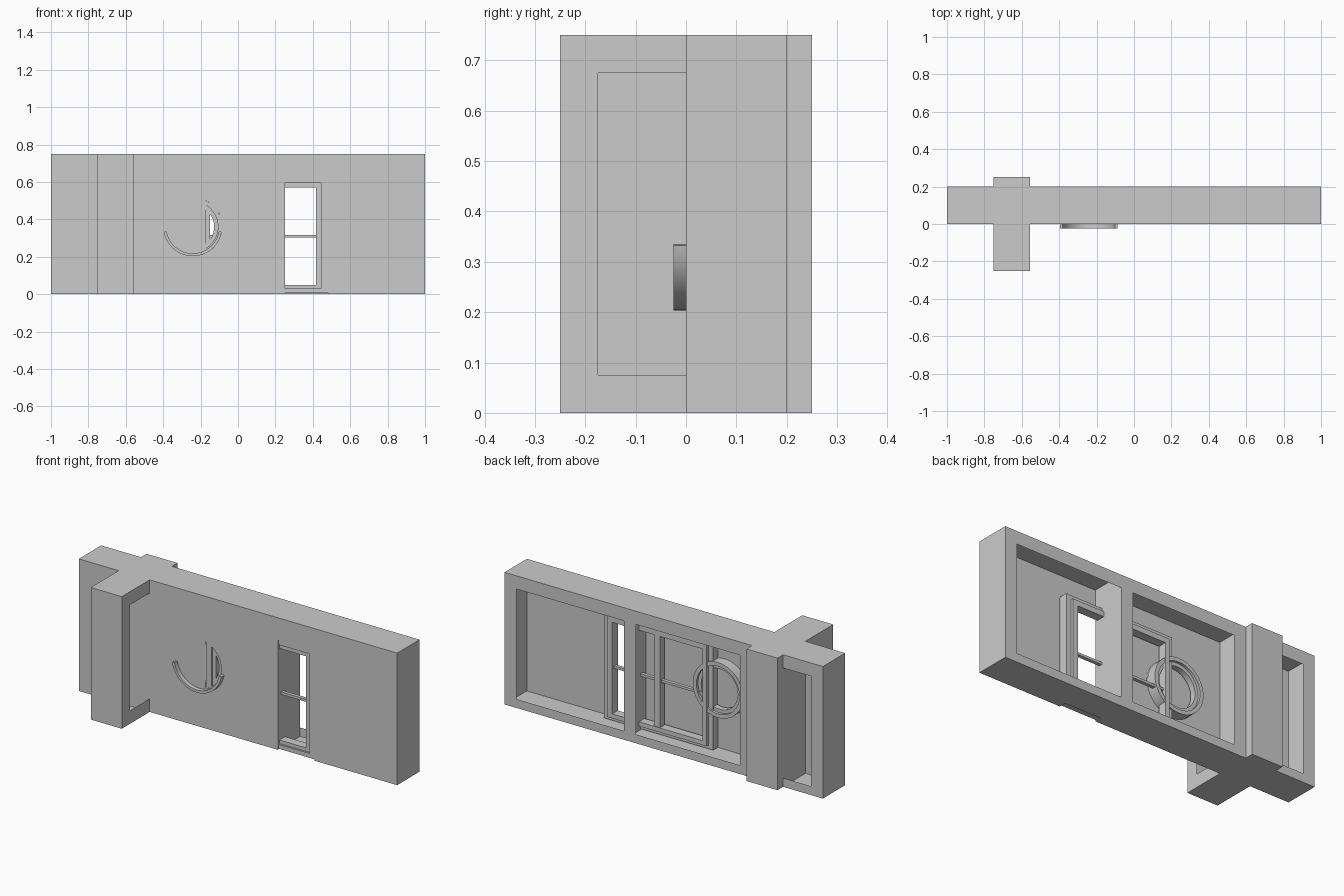
import bpy, bmesh
from math import sin, cos, radians, asin, pi

if "Cube" in bpy.data.objects:
    bpy.data.objects.remove(bpy.data.objects["Cube"])


def finish(name, bm, smooth=False, solid=False):
    bmesh.ops.remove_doubles(bm, verts=bm.verts, dist=1e-5)
    if solid:
        bmesh.ops.recalc_face_normals(bm, faces=bm.faces)
    me = bpy.data.meshes.new(name)
    bm.to_mesh(me)
    bm.free()
    ob = bpy.data.objects.new(name, me)
    bpy.context.collection.objects.link(ob)
    if smooth:
        bpy.context.view_layer.objects.active = ob
        ob.select_set(True)
        bpy.ops.object.shade_smooth_by_angle(angle=radians(35))
        ob.select_set(False)
    return ob


def panel(bm, axis, pos, rect, holes=(), flip=False):
    """Flat sheet across an axis; rect and holes are (u0, u1, v0, v1)."""
    all_r = [rect, *holes]
    us = sorted({u for r in all_r for u in r[:2]})
    vs = sorted({v for r in all_r for v in r[2:]})
    for u0, u1 in zip(us, us[1:]):
        for v0, v1 in zip(vs, vs[1:]):
            cu, cv = (u0 + u1) / 2, (v0 + v1) / 2
            if any(h[0] < cu < h[1] and h[2] < cv < h[3] for h in holes):
                continue
            quad = [(u0, v0), (u1, v0), (u1, v1), (u0, v1)]
            if flip:
                quad.reverse()
            co = {'x': lambda u, v: (pos, u, v),
                  'y': lambda u, v: (u, pos, v),
                  'z': lambda u, v: (u, v, pos)}[axis]
            bm.faces.new([bm.verts.new(co(*q)) for q in quad])


def band(name, outer, inner, y0, y1, closed=True, smooth=False):
    """Solid frame between two outlines in the xz plane."""
    bm = bmesh.new()
    rows = [[bm.verts.new(c) for c in ((o[0], y0, o[1]), (o[0], y1, o[1]),
                                       (i[0], y1, i[1]), (i[0], y0, i[1]))]
            for o, i in zip(outer, inner)]
    n = len(rows)
    for k in range(n if closed else n - 1):
        a, b = rows[k], rows[(k + 1) % n]
        for j in range(4):
            m = (j + 1) % 4
            bm.faces.new((a[j], b[j], b[m], a[m]))
    if not closed:
        bm.faces.new(rows[0])
        bm.faces.new(rows[-1][::-1])
    return finish(name, bm, smooth, True)


def box(name, x0, x1, y0, y1, z0, z1):
    bm = bmesh.new()
    bmesh.ops.create_cube(bm, size=1)
    for v in bm.verts:
        v.co = (x0 if v.co.x < 0 else x1, y0 if v.co.y < 0 else y1,
                z0 if v.co.z < 0 else z1)
    return finish(name, bm)


def rect_pts(x0, x1, z0, z1):
    return [(x0, z0), (x1, z0), (x1, z1), (x0, z1)]


CX, CZ, R = -0.242, 0.36, 0.157      # round window


def arc(r, a0, a1, n):
    return [(CX + r * cos(a0 + (a1 - a0) * k / n),
             CZ + r * sin(a0 + (a1 - a0) * k / n)) for k in range(n + 1)]


H, D = 0.75, 0.2
C0, C1 = -0.75, -0.555               # cross wall sides
RIB = 0.25                           # dividing sheet
WX0, WX1, WTOP = -0.205, 0.48, 0.625  # tall window extents

# Hollow long wall: ends, divider, top, bottom with window notch
bm = bmesh.new()
panel(bm, 'x', -1, (0, D, 0, H), flip=True)
panel(bm, 'x', 1, (0, D, 0, H))
panel(bm, 'x', RIB, (0, D, 0, H))
panel(bm, 'z', H, (-1, 1, 0, D))
panel(bm, 'z', 0, (-1, 1, 0, D), [(RIB, WX1, 0, 0.04)], flip=True)
# Back lip with three openings
panel(bm, 'y', D, (-1, 1, 0, H),
      [(-0.925, C0, 0.05, 0.675), (C0, C1, 0, H),
       (-0.48, 0.175, 0.05, 0.675), (RIB, 0.925, 0.05, 0.675)], flip=True)
finish("long_wall_shell", bm)

# Front sheet, with window cut-out and half-round cut-out
bm = bmesh.new()
panel(bm, 'y', 0, (-1, WX0, 0, H))
panel(bm, 'y', 0, (RIB, 1, 0, H), [(RIB, WX1, 0, WTOP)])
t = pi / 2 - asin((WX0 - CX) / R)
half = arc(R, -t, t, 32)
mid = half[16]
low = half[:17] + [(RIB, CZ), (RIB, 0), (WX0, 0)]
top = half[16:] + [(WX0, H), (RIB, H), (RIB, CZ)]
for outline in (low, top):
    f = bm.faces.new([bm.verts.new((x, 0, z)) for x, z in outline])
    f.normal_update()
    if f.normal.y > 0:
        f.normal_flip()
bmesh.ops.triangulate(bm, faces=[f for f in bm.faces if len(f.verts) > 4])
finish("front_sheet", bm)

# Hollow cross wall with an opening on its right face
bm = bmesh.new()
panel(bm, 'x', C0, (-0.25, 0.25, 0, H), flip=True)
panel(bm, 'x', C1, (-0.25, 0.25, 0, H), [(-0.175, 0, 0.075, 0.675)])
panel(bm, 'y', -0.25, (C0, C1, 0, H))
panel(bm, 'y', 0.25, (C0, C1, 0, H), flip=True)
for y0, y1 in ((-0.25, 0), (D, 0.25)):
    panel(bm, 'z', H, (C0, C1, y0, y1))
    panel(bm, 'z', 0, (C0, C1, y0, y1), flip=True)
finish("cross_wall_shell", bm)

# Tall window: stepped frame, centre post and cross bar
band("window_outer_frame", rect_pts(WX0, WX1, 0.005, WTOP),
     rect_pts(WX0 + 0.035, WX1 - 0.035, 0.03, WTOP - 0.03), 0.005, 0.05)
band("window_inner_frame", rect_pts(WX0 + 0.03, WX1 - 0.03, 0.025, WTOP - 0.025),
     rect_pts(WX0 + 0.055, WX1 - 0.062, 0.05, 0.57), 0.015, 0.065)
box("window_post", 0.12, 0.16, 0.02, 0.06, 0.05, 0.57)
box("window_cross_bar", WX0 + 0.05, WX1 - 0.055, 0.03, 0.05, 0.303, 0.317)

# Round window: nested rings and a lower half sill on the front
for name, ro, ri, y0, y1 in (("round_window_outer_ring", R, 0.135, 0.003, 0.06),
                             ("round_window_inner_ring", 0.135, 0.115, 0.012, 0.045)):
    band(name, arc(ro, 0, 2 * pi, 48)[:-1], arc(ri, 0, 2 * pi, 48)[:-1],
         y0, y1, smooth=True)
a0, a1 = radians(190), radians(350)
band("round_window_sill", arc(R, a0, a1, 24), arc(0.142, a0, a1, 24),
     -0.025, 0.003, closed=False, smooth=True)
